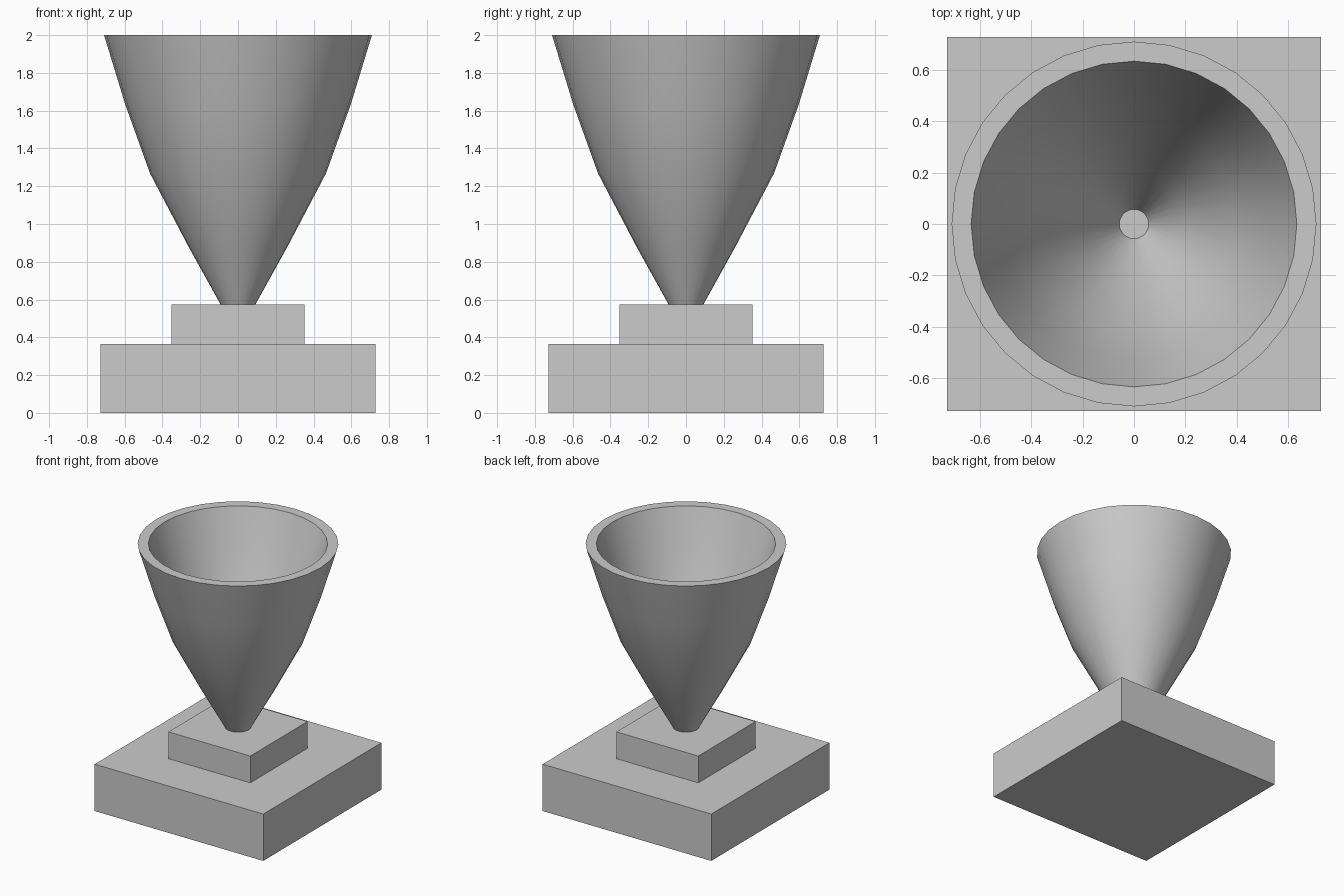
import bpy, bmesh, math

if "Cube" in bpy.data.objects:
    bpy.data.objects.remove(bpy.data.objects["Cube"])


def box(name, half, z0, z1):
    bpy.ops.mesh.primitive_cube_add(size=1, location=(0, 0, (z0 + z1) / 2))
    ob = bpy.context.object
    ob.name = name
    ob.scale = (2 * half, 2 * half, z1 - z0)
    bpy.ops.object.transform_apply(location=False, rotation=False, scale=True)


def lathe(name, profile, sides):
    bm = bmesh.new()
    rings = []
    for r, z in profile:
        rings.append([bm.verts.new((r * math.cos(2 * math.pi * i / sides),
                                    r * math.sin(2 * math.pi * i / sides), z))
                      for i in range(sides)])
    for a, b in zip(rings, rings[1:]):
        for i in range(sides):
            j = (i + 1) % sides
            bm.faces.new((a[i], a[j], b[j], b[i]))
    # underside and inner floor
    bm.faces.new(rings[0][::-1])
    bm.faces.new(rings[-1])
    bmesh.ops.recalc_face_normals(bm, faces=bm.faces)
    mesh = bpy.data.meshes.new(name)
    bm.to_mesh(mesh)
    bm.free()
    ob = bpy.data.objects.new(name, mesh)
    bpy.context.collection.objects.link(ob)
    bpy.ops.object.select_all(action='DESELECT')
    ob.select_set(True)
    bpy.context.view_layer.objects.active = ob
    bpy.ops.object.shade_smooth_by_angle(angle=math.radians(30))


# Stepped square base
box("base_slab", 0.727, 0, 0.365)
box("pedestal_block", 0.353, 0.365, 0.574)

# Hollow cup: outer wall up, over the rim, inner wall down
outer = [(0.092, 0.574), (0.262, 0.88), (0.466, 1.268), (0.597, 1.633), (0.709, 2.0)]
inner = [(0.633, 2.0), (0.527, 1.655), (0.399, 1.297), (0.198, 0.914), (0.057, 0.647)]
lathe("cup", outer + inner, 32)
